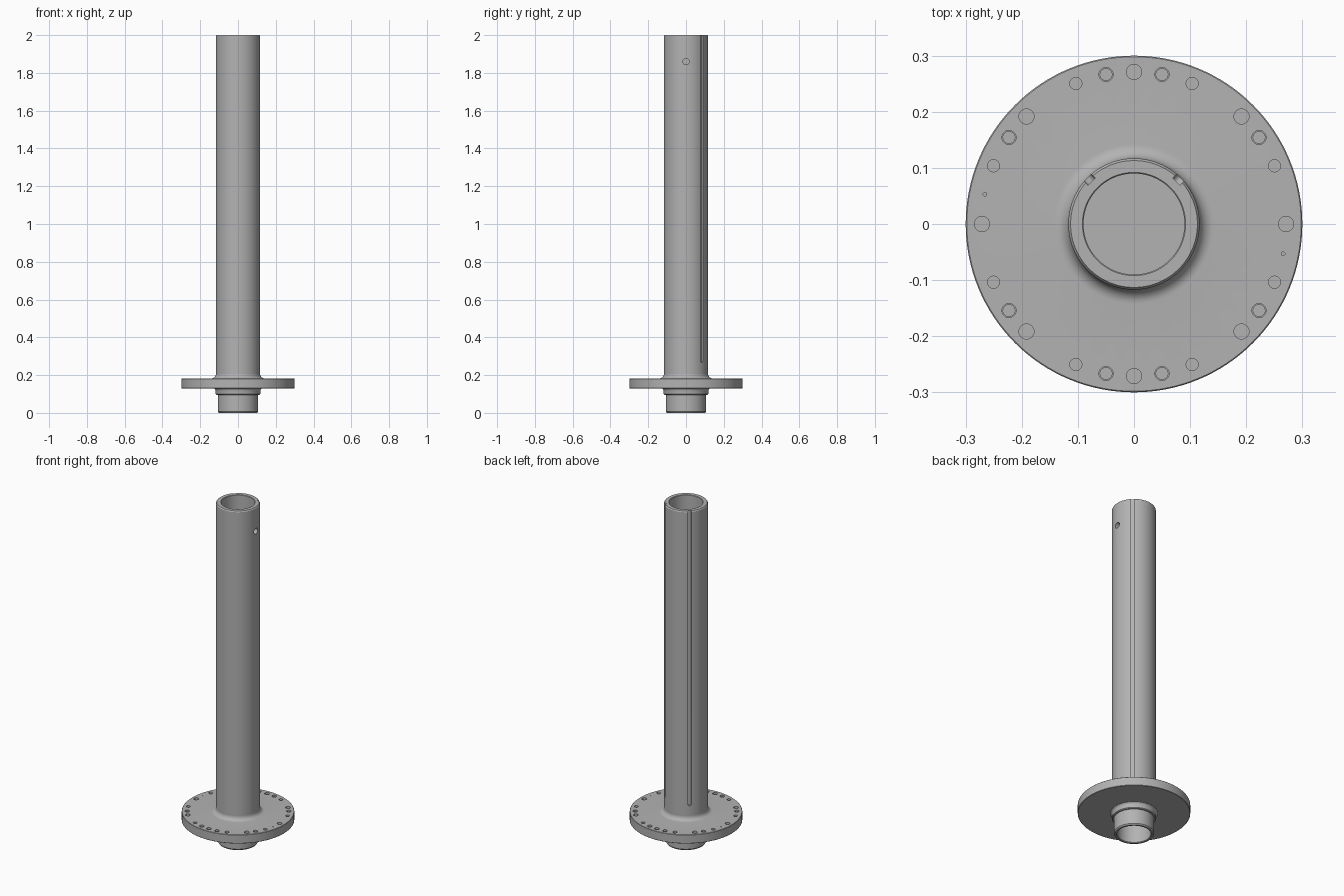
import bpy
import bmesh
from math import sin, cos, pi, radians
from mathutils import Matrix, Vector

cube = bpy.data.objects.get("Cube")
if cube:
    bpy.data.objects.remove(cube, do_unlink=True)

steel = bpy.data.materials.new("grey steel")
steel.use_nodes = True
colour = (0.45, 0.45, 0.45, 1)
steel.diffuse_color = colour
steel.node_tree.nodes["Principled BSDF"].inputs["Base Color"].default_value = colour

BORE, TUBE, FLANGE = 0.09, 0.117, 0.3
FLANGE_BOTTOM, FLANGE_TOP, TOP = 0.13, 0.182, 2.0


def add_object(name, bm):
    bmesh.ops.recalc_face_normals(bm, faces=bm.faces)
    mesh = bpy.data.meshes.new(name)
    bm.to_mesh(mesh)
    bm.free()
    mesh.materials.append(steel)
    obj = bpy.data.objects.new(name, mesh)
    bpy.context.collection.objects.link(obj)
    return obj


def lathe(name, profile, closed=False, steps=128):
    """Turn an (r, z) profile around the z axis."""
    bm = bmesh.new()
    verts = [bm.verts.new((r, 0, z)) for r, z in profile]
    pairs = list(zip(verts, verts[1:] + verts[:1]))
    edges = [bm.edges.new(p) for p in (pairs if closed else pairs[:-1])]
    bmesh.ops.spin(bm, geom=verts + edges, axis=(0, 0, 1), cent=(0, 0, 0),
                   angle=2 * pi, steps=steps, use_duplicate=False)
    bmesh.ops.remove_doubles(bm, verts=bm.verts, dist=1e-5)
    return add_object(name, bm)


def add_cylinder(bm, radius, start, end, segments=24):
    start, end = Vector(start), Vector(end)
    axis = end - start
    turn = axis.to_track_quat('Z', 'Y').to_matrix().to_4x4()
    bmesh.ops.create_cone(bm, cap_ends=True, segments=segments, radius1=radius,
                          radius2=radius, depth=axis.length,
                          matrix=Matrix.Translation((start + end) / 2) @ turn)


def cut(obj, bm):
    """Subtract the cutter, then discard it."""
    cutter = add_object("cutter", bm)
    cutter.hide_render = True
    mod = obj.modifiers.new("cut", 'BOOLEAN')
    mod.operation, mod.solver, mod.object = 'DIFFERENCE', 'EXACT', cutter
    select(obj)
    bpy.ops.object.modifier_apply(modifier=mod.name)
    bpy.data.objects.remove(cutter, do_unlink=True)


def select(obj):
    bpy.ops.object.select_all(action='DESELECT')
    obj.select_set(True)
    bpy.context.view_layer.objects.active = obj


# Hollow tube, closed at the flange, with a chamfered rim
tube = lathe("tube", [(0, 0.14), (TUBE, 0.14), (TUBE, TOP - 0.006),
                      (TUBE - 0.004, TOP), (BORE + 0.002, TOP),
                      (BORE, TOP - 0.002), (BORE, 0.17), (0, 0.17)])

# Flange with a rounded fillet up to the tube
FILLET = 0.025
fillet = [(TUBE + FILLET * (1 - sin(a)), FLANGE_TOP + FILLET * (1 - cos(a)))
          for a in (i * pi / 16 for i in range(9))]
flange = lathe("flange", [(0.1, FLANGE_BOTTOM), (FLANGE - 0.002, FLANGE_BOTTOM),
                          (FLANGE, FLANGE_BOTTOM + 0.002),
                          (FLANGE, FLANGE_TOP - 0.002), (FLANGE - 0.002, FLANGE_TOP)]
               + fillet + [(0.1, FLANGE_TOP + FILLET)], closed=True)

# Stepped spigot with its own bore, below the flange
spigot = lathe("spigot", [(0, 0.14), (0.127, 0.14), (0.127, FLANGE_BOTTOM),
                          (0.121, 0.126), (0.118, 0.12), (0.118, 0.099),
                          (0.114, 0.095), (0.107, 0.095), (0.107, 0.007),
                          (0.102, 0), (BORE + 0.003, 0), (BORE, 0.003),
                          (BORE, 0.12), (0, 0.12)])

# Two round-ended keyways on the rear quarters of the tube
for angle in (45, 135):
    out = Vector((cos(radians(angle)), sin(radians(angle)), 0))
    bm = bmesh.new()
    half, low = 0.009, 0.275
    side = Vector((-out.y, out.x, 0))
    outline = [(half * cos(a), low + half * sin(a))
               for a in (pi + i * pi / 10 for i in range(11))]
    outline += [(half, TOP + 0.02), (-half, TOP + 0.02)]
    face = bm.faces.new([bm.verts.new(out * 0.107 + side * s + Vector((0, 0, z)))
                         for s, z in outline])
    grown = bmesh.ops.extrude_face_region(bm, geom=[face])["geom"]
    bmesh.ops.translate(bm, vec=out * 0.03,
                        verts=[v for v in grown if isinstance(v, bmesh.types.BMVert)])
    cut(tube, bm)

# Cross hole through one wall of the tube
bm = bmesh.new()
add_cylinder(bm, 0.017, (0.05, 0, 1.86), (0.15, 0, 1.86), 32)
cut(tube, bm)

# Blind holes around the flange: bolt, screw, tapped and pin holes
ring = [(0.0135, 0.271, 45 * i) for i in range(8)]
ring += [(0.0108, 0.271, 22.5 + 45 * i) for i in range(8)]
tapped = [s + a for s in (0, 180) for a in (34.7, 79.4, 100.6, 145.3)]
ring += [(0.0105, 0.271, a) for a in tapped]
ring += [(0.0032, 0.271, a) for a in (168.7, 348.7)]


def drill(holes, depth):
    bm = bmesh.new()
    for radius, distance, angle in holes:
        x, y = distance * cos(radians(angle)), distance * sin(radians(angle))
        add_cylinder(bm, radius, (x, y, FLANGE_TOP - depth), (x, y, FLANGE_TOP + 0.01))
    cut(flange, bm)


drill(ring, 0.04)
drill([(0.0125, 0.271, a) for a in tapped], 0.004)

for part in (tube, flange, spigot):
    select(part)
    bpy.ops.object.shade_smooth_by_angle(angle=radians(30))
